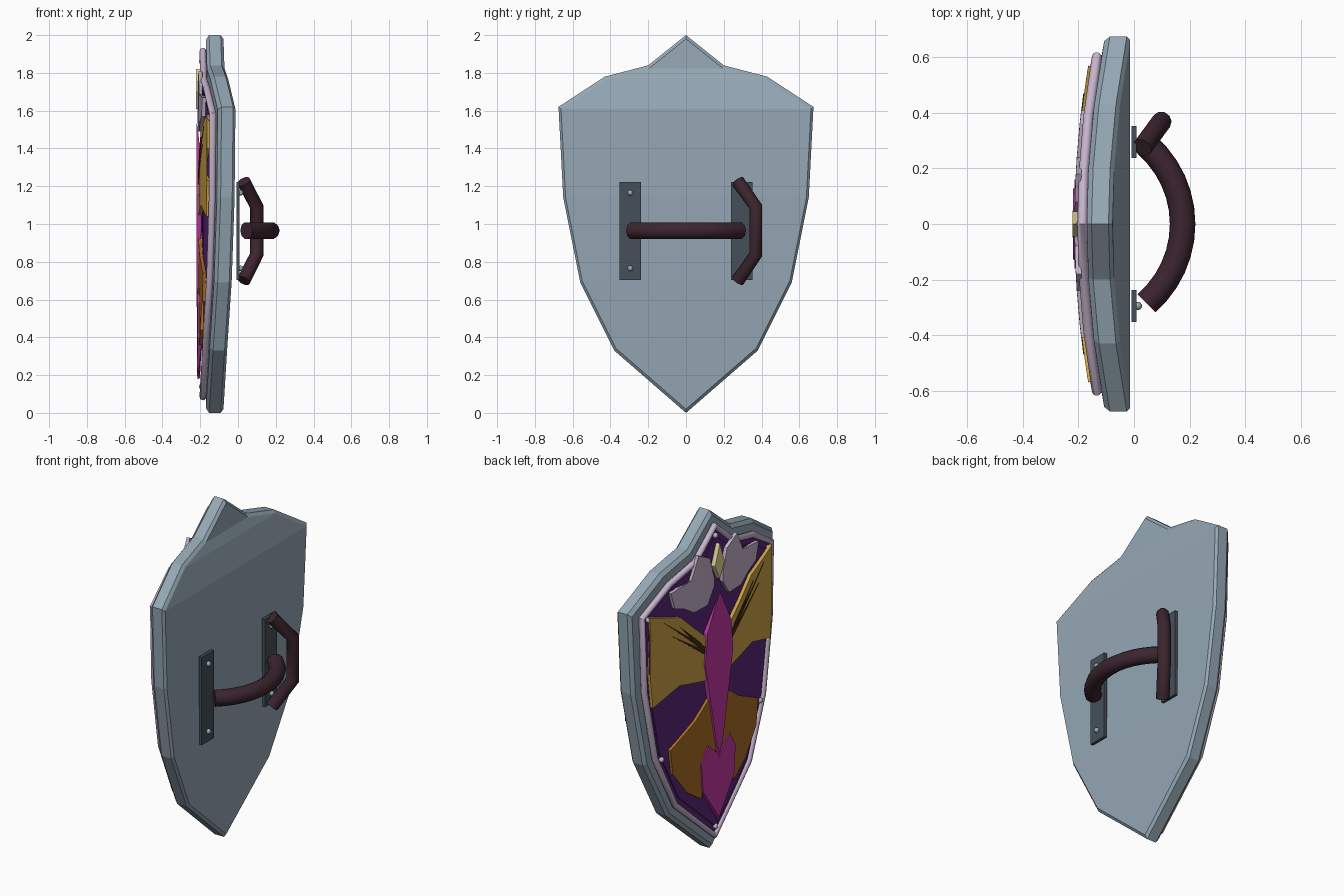
import bpy, bmesh, math
from mathutils import Vector

if "Cube" in bpy.data.objects:
    bpy.data.objects.remove(bpy.data.objects["Cube"])

def material(name, r, g, b):
    m = bpy.data.materials.new(name)
    m.diffuse_color = (r, g, b, 1)
    m.use_nodes = True
    m.node_tree.nodes["Principled BSDF"].inputs["Base Color"].default_value = m.diffuse_color
    return m

STEEL = material("steel blue grey", 0.30, 0.39, 0.46)
GRIP = material("dark leather", 0.045, 0.018, 0.028)
IRON = material("dark iron", 0.06, 0.08, 0.10)
PURPLE = material("deep purple", 0.10, 0.019, 0.184)
GOLD = material("gold", 0.62, 0.37, 0.06)
AMBER = material("amber brown", 0.40, 0.153, 0.018)
MAGENTA = material("magenta", 0.55, 0.04, 0.36)
LAVENDER = material("pale lavender", 0.56, 0.45, 0.60)
CREAM = material("cream", 0.80, 0.70, 0.31)
DARK = material("near black brown", 0.045, 0.021, 0.005)

BEND = 0.145  # the whole shield curves back towards its sides

def curve_x(base, y):
    return base + BEND * y * y

def closed(half):
    """Full symmetric outline from the +y half, listed top to bottom."""
    return half + [(-y, z) for y, z in reversed(half) if abs(y) > 1e-6]

def finish(bm, name, mat):
    me = bpy.data.meshes.new(name)
    bm.to_mesh(me)
    bm.free()
    ob = bpy.data.objects.new(name, me)
    bpy.context.collection.objects.link(ob)
    me.materials.append(mat)
    return ob

def plate(name, outlines, base, thick, mat):
    """Flat outlines bent over the shield front, given thickness backwards."""
    bm = bmesh.new()
    for pts in outlines:
        bm.faces.new([bm.verts.new((0, y, z)) for y, z in pts])
    bmesh.ops.triangulate(bm, faces=bm.faces[:])
    for k in range(-5, 6):
        bmesh.ops.bisect_plane(bm, geom=bm.verts[:] + bm.edges[:] + bm.faces[:],
                               plane_co=(0, k * 0.12, 0), plane_no=(0, 1, 0))
    for v in bm.verts:
        v.co.x = curve_x(base, v.co.y)
    bm.normal_update()
    bmesh.ops.reverse_faces(bm, faces=[f for f in bm.faces if f.normal.x > 0])
    ob = finish(bm, name, mat)
    mod = ob.modifiers.new("thickness", 'SOLIDIFY')
    mod.thickness = thick
    mod.offset = -1
    return ob

def both(pts):
    return [pts, [(-y, z) for y, z in pts]]

def tube(name, pts, radius, mat, cyclic=False):
    cu = bpy.data.curves.new(name, 'CURVE')
    cu.dimensions = '3D'
    sp = cu.splines.new('POLY')
    sp.points.add(len(pts) - 1)
    for p, co in zip(sp.points, pts):
        p.co = (*co, 1)
    sp.use_cyclic_u = cyclic
    cu.bevel_depth = radius
    cu.bevel_resolution = 3
    cu.use_fill_caps = not cyclic
    cu.materials.append(mat)
    ob = bpy.data.objects.new(name, cu)
    bpy.context.collection.objects.link(ob)
    bpy.ops.object.select_all(action='DESELECT')
    ob.select_set(True)
    bpy.context.view_layer.objects.active = ob
    bpy.ops.object.convert(target='MESH')
    bpy.ops.object.shade_smooth_by_angle(angle=math.radians(40))
    return ob

def rivets(name, spots, radius, mat):
    bm = bmesh.new()
    for s in spots:
        r = bmesh.ops.create_uvsphere(bm, u_segments=10, v_segments=6, radius=radius)
        bmesh.ops.translate(bm, verts=r['verts'], vec=Vector(s))
    for f in bm.faces:
        f.smooth = True
    return finish(bm, name, mat)

# Shield body: rings from the front centre, over the bevelled edge, to the back
half = [(0, 2.0), (0.2, 1.84), (0.43, 1.78), (0.675, 1.62),
        (0.65, 1.14), (0.56, 0.69), (0.38, 0.33), (0, 0)]
outline = closed(half)
bm = bmesh.new()
rings = []
for scale, base in [(0.3, -0.17), (0.6, -0.17), (0.85, -0.17), (0.975, -0.17),
                    (1, -0.153), (1, -0.092), (0.98, -0.077)]:
    rings.append([bm.verts.new((curve_x(base, y * scale), y * scale, 1 + (z - 1) * scale))
                  for y, z in outline])
n = len(outline)
for a, b in zip(rings, rings[1:]):
    for i in range(n):
        j = (i + 1) % n
        bm.faces.new((a[i], a[j], b[j], b[i]))
bm.faces.new(rings[0])
back = rings[-1]
bm.faces.new((back[0], back[1], back[-1]))
for i in range(1, n // 2 - 1):
    bm.faces.new((back[i], back[i + 1], back[n - i - 1], back[n - i]))
bm.faces.new((back[n // 2 - 1], back[n // 2], back[n // 2 + 1]))
bmesh.ops.recalc_face_normals(bm, faces=bm.faces[:])
finish(bm, "shield_body", STEEL)

# Rim bead and purple field
rim = [(0, 1.915), (0.175, 1.765), (0.39, 1.71), (0.602, 1.58),
       (0.585, 1.14), (0.505, 0.72), (0.345, 0.39), (0, 0.085)]
tube("rim_bead", [(curve_x(-0.186, y), y, z) for y, z in closed(rim)], 0.018, LAVENDER, True)
plate("purple_field", [closed(rim)], -0.185, 0.02, PURPLE)
field = [(y * 0.94, 1 + (z - 1) * 0.94) for y, z in rim]
plate("raised_field", [closed(field)], -0.193, 0.01, PURPLE)

# Winged emblem
plate("upper_wings", both([(0.08, 1.28), (0.22, 1.40), (0.33, 1.50), (0.57, 1.58), (0.55, 1.40),
                           (0.38, 1.28), (0.57, 1.23), (0.55, 1.04), (0.34, 1.10), (0.08, 1.04)]),
      -0.212, 0.02, GOLD)
plate("lower_wings", both([(0.05, 0.95), (0.20, 0.84), (0.41, 0.74), (0.39, 0.59), (0.25, 0.61),
                           (0.27, 0.44), (0.15, 0.36), (0.11, 0.55), (0.02, 0.60)]),
      -0.210, 0.018, AMBER)
streaks = []
for tip, root in [((0.47, 1.52), (0.13, 1.24)), ((0.41, 1.42), (0.13, 1.22)), ((0.35, 1.46), (0.16, 1.27))]:
    streaks += both([(root[0], root[1] - 0.01), tip, (root[0] - 0.01, root[1] + 0.012)])
plate("wing_streaks", streaks, -0.2145, 0.003, DARK)
plate("crest_feathers", both([(0.04, 1.63), (0.08, 1.76), (0.18, 1.81), (0.24, 1.69), (0.41, 1.67),
                              (0.38, 1.57), (0.30, 1.54), (0.22, 1.49), (0.10, 1.49), (0.04, 1.58)]),
      -0.214, 0.02, LAVENDER)
plate("crest_gem", [closed([(0, 1.82), (0.045, 1.70), (0, 1.61)])], -0.222, 0.025, CREAM)
plate("emblem_body", [closed([(0, 1.54), (0.11, 1.33), (0.13, 1.15), (0.03, 0.65), (0, 0.58)])],
      -0.221, 0.025, MAGENTA)
plate("emblem_tail", [closed([(0, 0.57), (0.10, 0.66), (0.16, 0.57), (0.145, 0.40), (0, 0.20)])],
      -0.217, 0.022, MAGENTA)

# Front rivets
spots = [(0, 1.86), (0.56, 1.56), (-0.56, 1.56), (0.46, 0.70), (-0.46, 0.70), (0, 0.14)]
rivets("front_rivets", [(curve_x(-0.192, y), y, z) for y, z in spots], 0.016, LAVENDER)

# Handle plates with rivets
bm = bmesh.new()
for side in (-1, 1):
    r = bmesh.ops.create_cube(bm, size=1)
    for v in r['verts']:
        v.co = (v.co.x * 0.018, v.co.y * 0.115 + side * 0.295, v.co.z * 0.52 + 0.963)
finish(bm, "handle_plates", IRON)
rivets("handle_rivets", [(0.014, s * 0.295, z) for s in (-1, 1) for z in (0.765, 1.165)], 0.015, STEEL)

# Curved arm strap and angled hand grip
span = math.asin(0.285 / 0.377)
arc = [(-0.202 + 0.377 * math.cos(t), 0.377 * math.sin(t), 0.965)
       for t in [span * (k / 6 - 1) for k in range(13)]]
tube("arm_strap", arc, 0.046, GRIP)
tube("hand_grip", [(0.03, 0.275, 1.225), (0.10, 0.37, 1.09), (0.10, 0.37, 0.84), (0.03, 0.275, 0.70)],
     0.036, GRIP)
